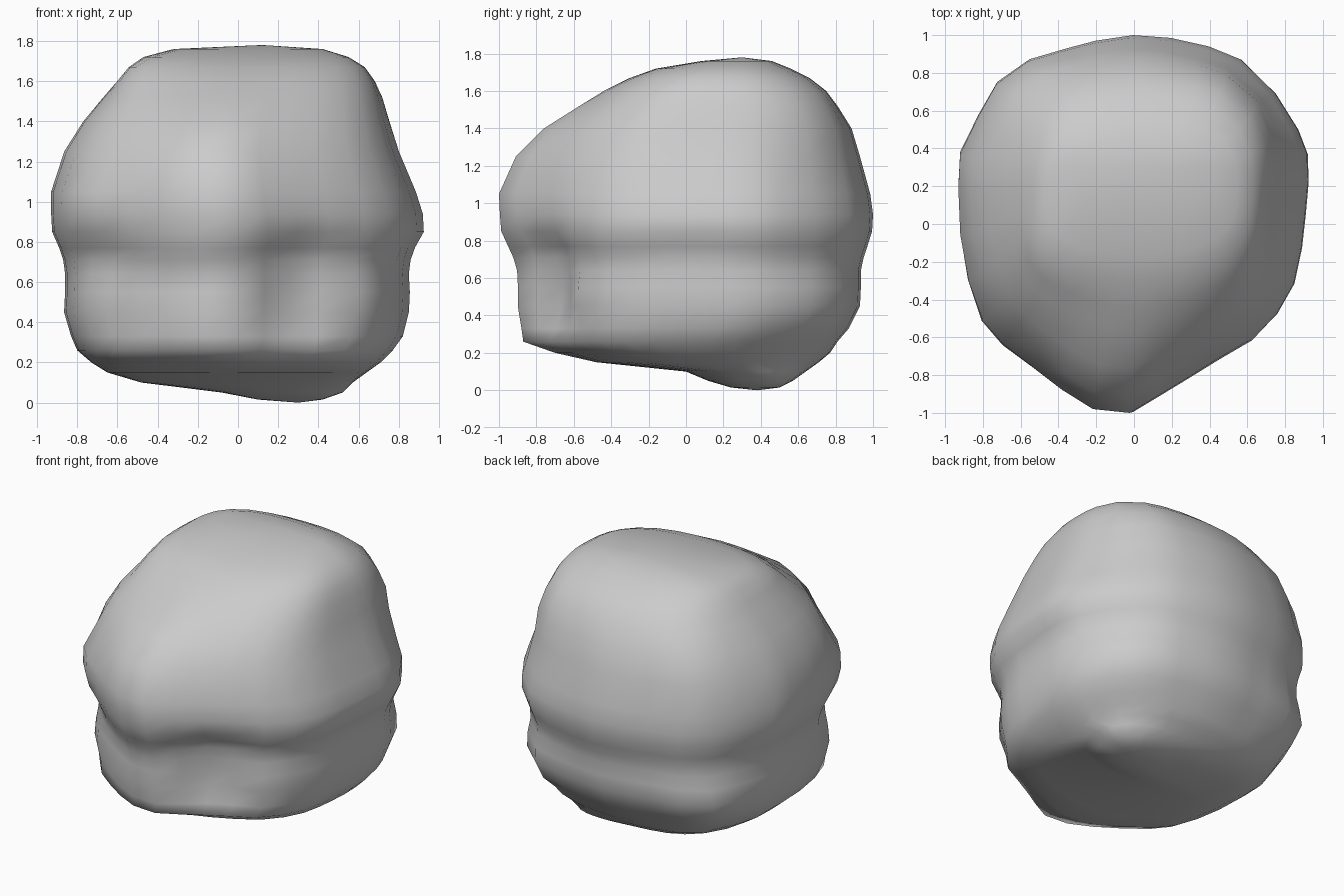
import bpy, bmesh, math

# Plan outline at the widest height, counter-clockwise from the right
PLAN = [(.925, .22), (.92, .37), (.87, .5), (.75, .69), (.57, .87), (.4, .94), (.2, .985), (0, 1),
        (-.2, .97), (-.35, .93), (-.55, .87), (-.72, .75), (-.82, .58), (-.92, .38), (-.93, .2),
        (-.92, -.05), (-.88, -.3), (-.81, -.52), (-.7, -.65), (-.53, -.77), (-.37, -.88), (-.2, -.98),
        (0, -1), (.15, -.91), (.3, -.82), (.46, -.72), (.63, -.62), (.76, -.48), (.85, -.32), (.89, -.13),
        (.91, .05)]

# Horizontal layers: z, x min, x max, y min, y max, roundness (0 = plan outline, 1 = rounded box)
LAYERS = [(.015, .1, .42, .24, .5, 1), (.05, -.08, .52, .12, .57, .9), (.1, -.48, .57, 0, .64, .8),
          (.15, -.65, .64, -.48, .71, .7), (.2, -.73, .71, -.7, .77, .4), (.26, -.8, .77, -.87, .81, .15),
          (.33, -.83, .82, -.88, .87, 0), (.45, -.865, .85, -.9, .93, 0), (.55, -.86, .855, -.9, .935, 0),
          (.64, -.86, .85, -.905, .935, 0), (.71, -.87, .86, -.93, .95, 0), (.77, -.89, .89, -.96, .97, 0),
          (.85, -.925, .925, -.99, .995, 0), (.94, -.93, .92, -.995, 1, 0), (1.05, -.93, .885, -1, .985, 0),
          (1.25, -.865, .8, -.91, .93, .1), (1.4, -.77, .75, -.76, .885, .3), (1.52, -.67, .715, -.57, .81, .5),
          (1.6, -.6, .68, -.44, .75, .7), (1.67, -.54, .63, -.3, .66, .9), (1.72, -.47, .55, -.16, .56, 1),
          (1.76, -.32, .42, .08, .46, 1)]

# Local hollows (+) and bulges (-): centre, spread (x, y, z), depth
DENTS = [((.32, -.78, .52), (.17, .2, .2), .09),     # fold between the lower front lobes
         ((.32, -.8, .76), (.25, .3, .08), .06),     # groove under the brow, right
         ((.88, .0, .77), (.2, .35, .04), .015),     # groove along the right side
         ((-.75, -.6, .74), (.18, .25, .12), .06),   # pit at the front left
         ((.6, -.58, .5), (.14, .15, .16), -.04),    # right front lobe
         ((-.4, -.85, .4), (.2, .2, .12), -.03),     # left front lobe
         ((-.65, .68, .42), (.25, .25, .28), -.07),  # back left lower corner
         ((.62, .7, .42), (.25, .25, .25), -.05),    # back right lower corner
         ((.58, .62, 1.4), (.25, .25, .25), -.05),   # back right shoulder
         ((-.55, .7, 1.35), (.25, .25, .25), -.03),  # back left shoulder
         ((-.62, -.55, 1.22), (.3, .3, .17), .07),   # slope at the upper front left
         ((-.42, -.16, 1.65), (.2, .2, .1), -.05)]   # knob at the top front left


def rounded_box(angle):
    c, s = math.cos(angle), math.sin(angle)
    k = (abs(c) ** 2.6 + abs(s) ** 2.6) ** (-1 / 2.6)
    return c * k, s * k


def ring(z, x0, x1, y0, y1, blend):
    cx = (x0 + x1) / 2
    cy = y0 + (y1 - y0) * (.6 - .1 * blend)
    pts = []
    for px, py in PLAN:
        u = px / (.925 if px > 0 else .93)
        v = (py - .2) / (.8 if py > .2 else 1.2)
        bu, bv = rounded_box(math.atan2(v, u))
        u, v = u + (bu - u) * blend, v + (bv - v) * blend
        x = cx + u * (x1 - cx if u > 0 else cx - x0)
        y = cy + v * (y1 - cy if v > 0 else cy - y0)
        d = math.hypot(x - cx, y - cy)
        push = sum(depth * math.exp(-sum(((p - q) / s) ** 2 for p, q, s in zip((x, y, z), c, sp)))
                   for c, sp, depth in DENTS)
        pts.append((x - (x - cx) / d * push, y - (y - cy) / d * push, z))
    return pts


# Loft the layers and close both ends
bm = bmesh.new()
rings = [[bm.verts.new(p) for p in ring(*layer)] for layer in LAYERS]
n = len(PLAN)
for low, high in zip(rings, rings[1:]):
    for i in range(n):
        j = (i + 1) % n
        bm.faces.new((low[i], low[j], high[j], high[i]))
bottom = bm.verts.new((.3, .38, 0))
top = bm.verts.new((.12, .3, 1.78))
for i in range(n):
    j = (i + 1) % n
    bm.faces.new((rings[0][j], rings[0][i], bottom))
    bm.faces.new((rings[-1][i], rings[-1][j], top))
bmesh.ops.recalc_face_normals(bm, faces=bm.faces)
for f in bm.faces:
    f.smooth = True

mesh = bpy.data.meshes.new("boulder")
bm.to_mesh(mesh)
bm.free()
boulder = bpy.data.objects.new("boulder", mesh)
bpy.context.collection.objects.link(boulder)
